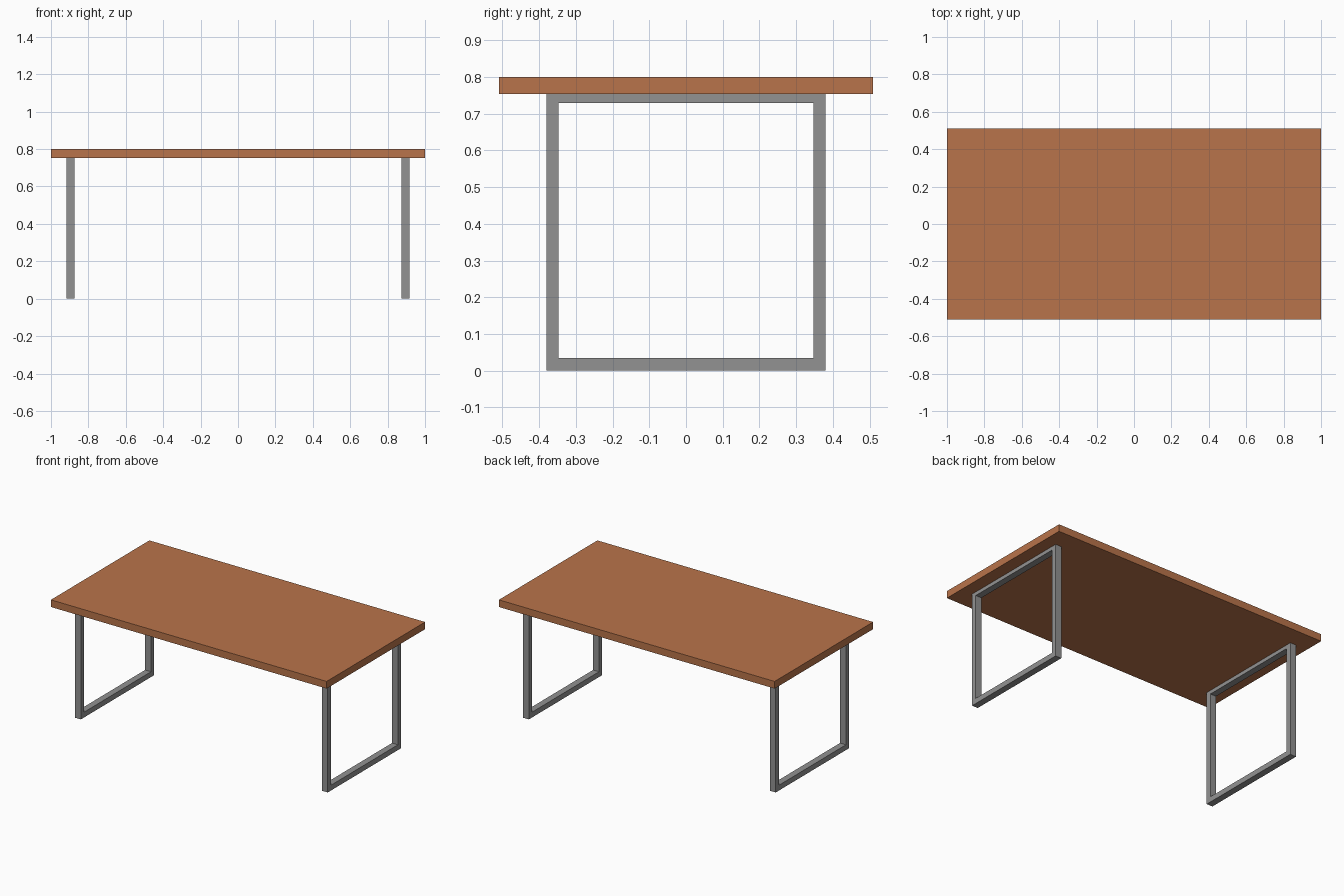
import bpy, bmesh

if "Cube" in bpy.data.objects:
    bpy.data.objects.remove(bpy.data.objects["Cube"])


def material(name, rgb):
    m = bpy.data.materials.new(name)
    m.diffuse_color = (*rgb, 1.0)
    m.use_nodes = True
    m.node_tree.nodes["Principled BSDF"].inputs["Base Color"].default_value = m.diffuse_color
    return m


def make_object(name, bm, mat):
    bmesh.ops.recalc_face_normals(bm, faces=bm.faces)
    me = bpy.data.meshes.new(name)
    bm.to_mesh(me)
    bm.free()
    me.materials.append(mat)
    ob = bpy.data.objects.new(name, me)
    bpy.context.collection.objects.link(ob)
    return ob


wood = material("warm wood", (0.485, 0.174, 0.069))
metal = material("grey metal", (0.287, 0.287, 0.287))

TOP_Z, UNDER_Z = 0.80, 0.753

# Tabletop slab
bm = bmesh.new()
bmesh.ops.create_cube(bm, size=1.0)
bmesh.ops.scale(bm, vec=(2.0, 1.02, TOP_Z - UNDER_Z), verts=bm.verts)
bmesh.ops.translate(bm, vec=(0, 0, (TOP_Z + UNDER_Z) / 2), verts=bm.verts)
make_object("tabletop", bm, wood)


# Closed rectangular leg frame: ring between an outer and inner rectangle, extruded along x
def leg_frame(name, x0, x1):
    bm = bmesh.new()

    def rect(y, z0, z1):
        return [bm.verts.new((x0, *p)) for p in ((-y, z0), (y, z0), (y, z1), (-y, z1))]

    outer = rect(0.38, 0.0, UNDER_Z)
    inner = rect(0.347, 0.035, 0.729)
    ring = []
    for i in range(4):
        j = (i + 1) % 4
        ring.append(bm.faces.new((outer[i], outer[j], inner[j], inner[i])))
    ext = bmesh.ops.extrude_face_region(bm, geom=ring, use_keep_orig=True)
    moved = [g for g in ext["geom"] if isinstance(g, bmesh.types.BMVert)]
    bmesh.ops.translate(bm, vec=(x1 - x0, 0, 0), verts=moved)
    return make_object(name, bm, metal)


leg_frame("left_leg_frame", -0.917, -0.874)
leg_frame("right_leg_frame", 0.874, 0.917)
